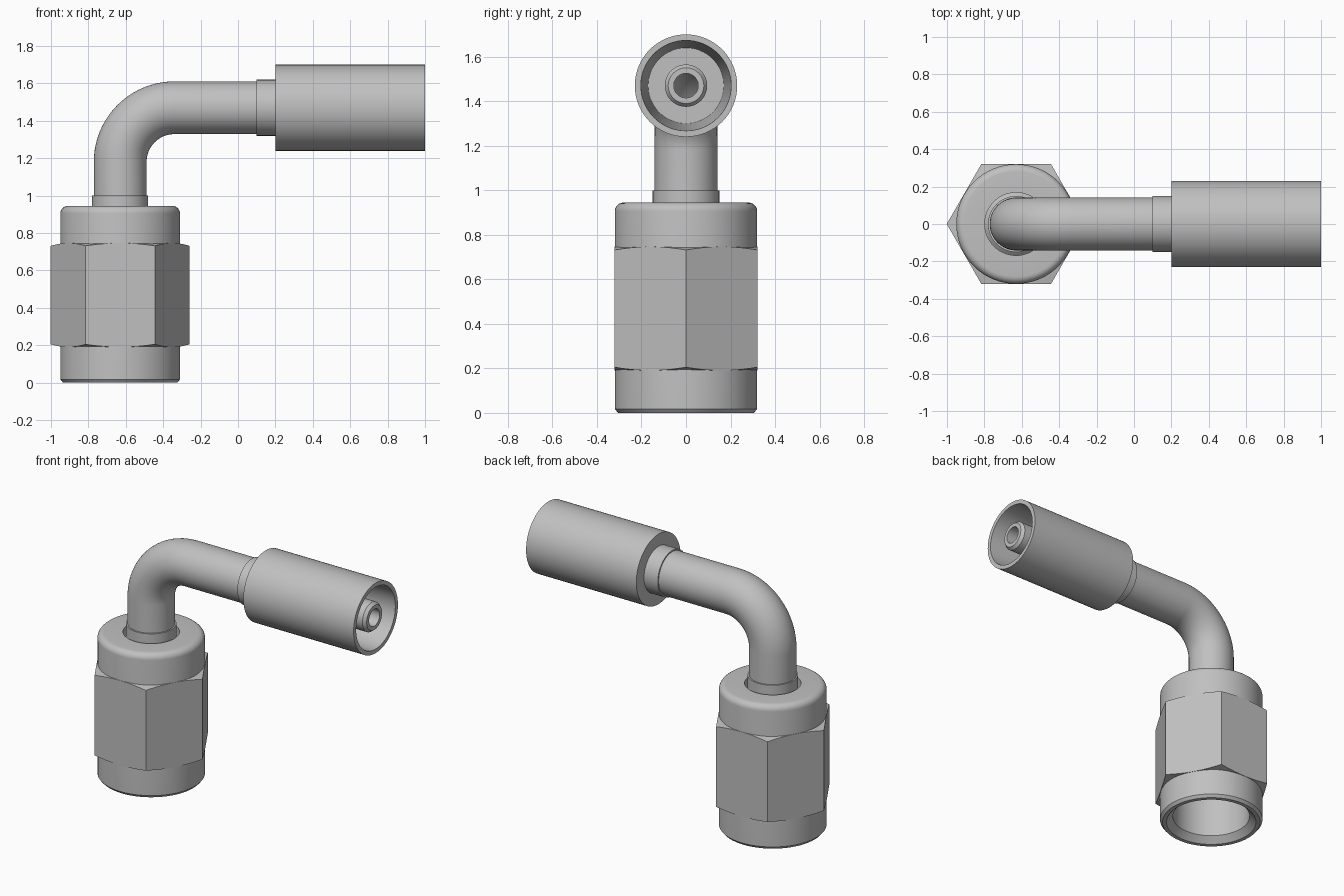
import bpy, bmesh, math
from mathutils import Vector

if "Cube" in bpy.data.objects:
    bpy.data.objects.remove(bpy.data.objects["Cube"])

metal = bpy.data.materials.new("grey metal")
metal.diffuse_color = (0.53, 0.53, 0.53, 1)
metal.use_nodes = True
metal.node_tree.nodes["Principled BSDF"].inputs["Base Color"].default_value = metal.diffuse_color

NUT_X, PIPE_Z = -0.63, 1.47
Z, X, Y = Vector((0, 0, 1)), Vector((1, 0, 0)), Vector((0, 1, 0))


def build(name, rings, n=64):
    """Skin a closed loop of rings, each a list of n points."""
    bm = bmesh.new()
    loops = [[bm.verts.new(p) for p in ring] for ring in rings]
    for a, b in zip(loops, loops[1:] + loops[:1]):
        for i in range(n):
            j = (i + 1) % n
            bm.faces.new((a[i], a[j], b[j], b[i]))
    bmesh.ops.recalc_face_normals(bm, faces=bm.faces)
    me = bpy.data.meshes.new(name)
    bm.to_mesh(me)
    bm.free()
    me.materials.append(metal)
    ob = bpy.data.objects.new(name, me)
    bpy.context.collection.objects.link(ob)
    bpy.ops.object.select_all(action='DESELECT')
    ob.select_set(True)
    bpy.context.view_layer.objects.active = ob
    bpy.ops.object.shade_smooth_by_angle(angle=math.radians(30))
    return ob


def ring(center, direction, r, n=64):
    side = Y.cross(direction)
    return [center + r * (math.cos(t) * side + math.sin(t) * Y)
            for t in (math.tau * i / n for i in range(n))]


def upright(r, z):
    return ring(Vector((NUT_X, 0, z)), Z, r)


def level(r, x):
    return ring(Vector((x, 0, PIPE_Z)), X, r)


def bend(r, steps=20):
    """Quarter turn from upright to level."""
    R, out = 0.29, []
    for i in range(steps + 1):
        a = math.pi / 2 * i / steps
        c = Vector((NUT_X + R - R * math.cos(a), 0, PIPE_Z - R + R * math.sin(a)))
        out.append(ring(c, Vector((math.sin(a), 0, math.cos(a))), r))
    return out


# Swivel nut body: chamfered foot, rounded top, threaded bore
fillet = [(0.28 + 0.04 * math.cos(a), 0.905 + 0.04 * math.sin(a))
          for a in (math.pi / 2 * i / 6 for i in range(7))]
nut = [(0.28, 0), (0.305, 0), (0.32, 0.018)] + fillet + [
    (0.168, 0.945), (0.168, 0.74), (0.24, 0.64), (0.24, 0.04)]
build("swivel_nut", [upright(r, z) for r, z in nut])

# Hexagonal grip with corners trimmed by a shallow cone
N = 96


def hex_ring(z, slope):
    pts = []
    for i in range(N):
        t = math.tau * i / N
        off = (t % (math.pi / 3)) - math.pi / 6
        r = 0.3215 / math.cos(off)
        pts.append(Vector((NUT_X + r * math.cos(t), r * math.sin(t),
                           z + slope * (r - 0.32))))
    return pts


def grip_ring(z):
    return [Vector((NUT_X + 0.3 * math.cos(math.tau * i / N),
                    0.3 * math.sin(math.tau * i / N), z)) for i in range(N)]


build("hex_grip", [grip_ring(0.19), hex_ring(0.19, 0.3),
                   hex_ring(0.747, -0.3), grip_ring(0.747)], N)

# Bent tube with flared seat inside the nut, collars at both ends, hollow
outer = [upright(r, z) for r, z in
         [(0.235, 0.47), (0.235, 0.64), (0.15, 0.72), (0.15, 1.0), (0.141, 1.0)]]
outer += bend(0.141)
outer += [level(r, x) for r, x in [(0.141, 0.1), (0.15, 0.1), (0.15, 0.25)]]
inner = [level(0.09, 0.25)] + bend(0.09)[::-1] + [upright(0.09, 0.62)]
build("bent_tube", outer + inner)

# Crimp sleeve with tapered bore
build("crimp_sleeve", [level(r, x) for r, x in
                       [(0.1, 0.2), (0.23, 0.2), (0.23, 1.0), (0.203, 1.0),
                        (0.17, 0.28), (0.08, 0.28)]])

# Hose nipple inside the sleeve
build("hose_nipple", [level(r, x) for r, x in
                      [(0.055, 0.22), (0.095, 0.22), (0.095, 0.97),
                       (0.08, 0.99), (0.055, 0.99)]])
